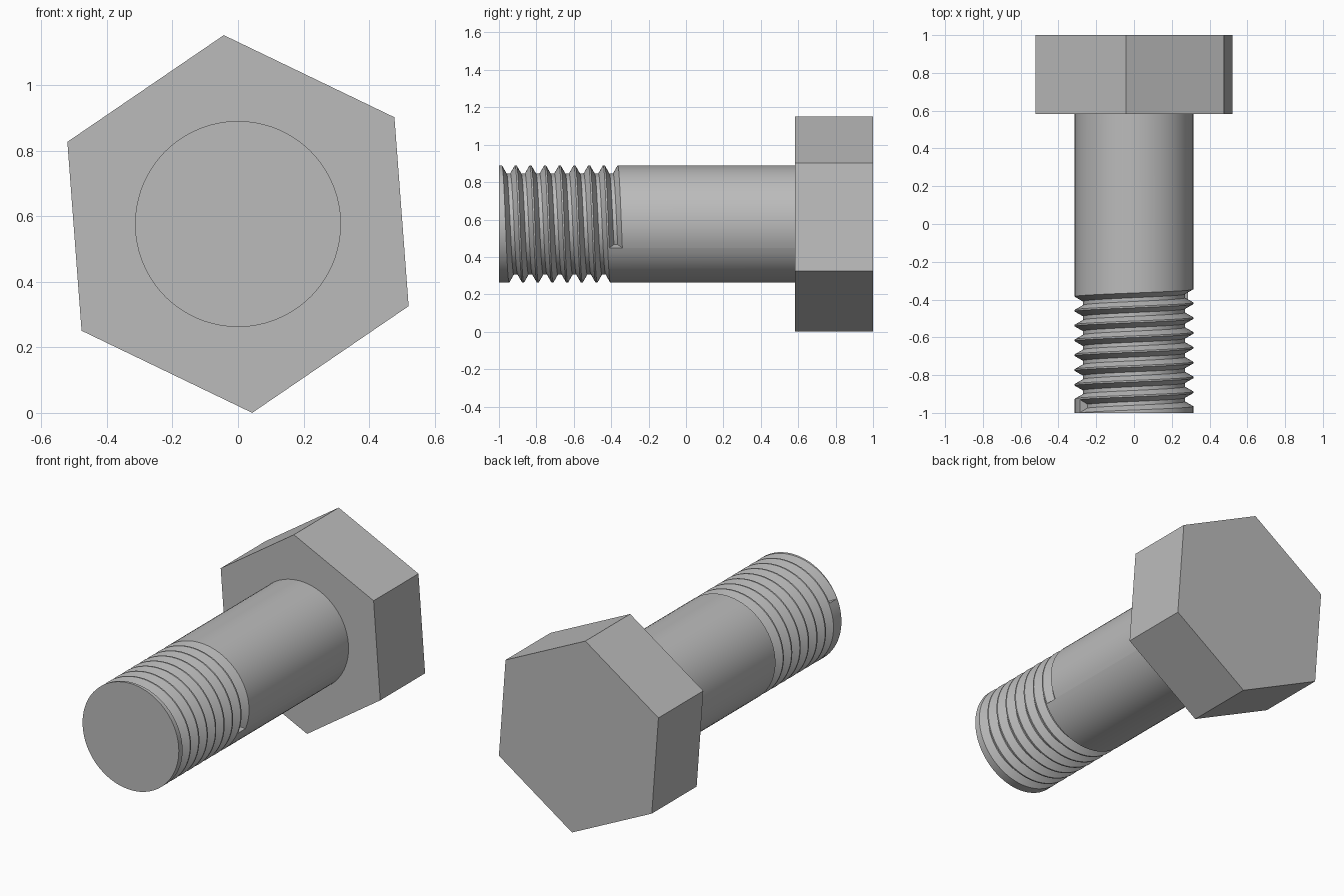
import bpy
import bmesh
from math import cos, sin, radians, tau

cube = bpy.data.objects.get("Cube")
if cube:
    bpy.data.objects.remove(cube, do_unlink=True)

AXIS_Z = 0.576                    # height of the bolt's axis, which runs along y
FRONT, HEAD, BACK = -1.0, 0.582, 1.0
SHANK_R, ROOT_R, HEAD_R = 0.314, 0.27, 0.5775
PITCH, START_Y = 0.0785, -0.964   # thread advance per turn, first groove centre
HALF_TOP, HALF_ROOT = 0.035, 0.01
START_ANGLE = radians(156)
STEPS = 72

steel = bpy.data.materials.new("grey steel")
steel.use_nodes = True
grey = (0.5, 0.5, 0.5, 1)
steel.diffuse_color = grey
steel.node_tree.nodes["Principled BSDF"].inputs["Base Color"].default_value = grey


def ring_point(radius, angle, y):
    return (radius * cos(angle), y, AXIS_Z + radius * sin(angle))


def finish(bm, name):
    bmesh.ops.remove_doubles(bm, verts=bm.verts, dist=0.0001)
    bmesh.ops.recalc_face_normals(bm, faces=bm.faces)
    mesh = bpy.data.meshes.new(name)
    bm.to_mesh(mesh)
    bm.free()
    mesh.materials.append(steel)
    obj = bpy.data.objects.new(name, mesh)
    bpy.context.collection.objects.link(obj)
    return obj


def groove(i, f, angle):
    """Four corners of groove number i at fraction f of a turn."""
    y = START_Y + PITCH * (i + f)
    return [ring_point(SHANK_R, angle, y - HALF_TOP),
            ring_point(ROOT_R, angle, y - HALF_ROOT),
            ring_point(ROOT_R, angle, y + HALF_ROOT),
            ring_point(SHANK_R, angle, y + HALF_TOP)]


def column(step, grooves):
    """Lengthwise outline of the shank at one angle."""
    f = step / STEPS
    angle = START_ANGLE - tau * f
    points = [ring_point(SHANK_R, angle, FRONT)]
    for i in range(grooves):
        points += groove(i, f, angle)
    return points + [ring_point(SHANK_R, angle, HEAD + 0.01)]


# Shank with a helical groove of seven and a half turns
bm = bmesh.new()
for step in range(STEPS):
    grooves = 8 if step < STEPS // 2 else 7
    a, b = [[bm.verts.new(p) for p in column(s, grooves)] for s in (step, step + 1)]
    for k in range(len(a) - 1):
        bm.faces.new((a[k], a[k + 1], b[k + 1], b[k]))

# Walls that close the groove at its two ends
for i, f in ((0, 0), (7, 0.5)):
    bm.faces.new([bm.verts.new(p) for p in groove(i, f, START_ANGLE - tau * f)])

# Flat tip
bm.faces.new([bm.verts.new(ring_point(SHANK_R, START_ANGLE - tau * s / STEPS, FRONT))
              for s in range(STEPS)])
shank = finish(bm, "threaded_shank")
bpy.ops.object.select_all(action="DESELECT")
shank.select_set(True)
bpy.context.view_layer.objects.active = shank
bpy.ops.object.shade_smooth_by_angle(angle=radians(25))

# Hexagonal head, turned slightly about the axis
bm = bmesh.new()
hexagon = [bm.verts.new(ring_point(HEAD_R, radians(34.3) + tau * k / 6, HEAD))
           for k in range(6)]
base = bm.faces.new(hexagon)
extruded = bmesh.ops.extrude_face_region(bm, geom=[base], use_keep_orig=True)
top = [v for v in extruded["geom"] if isinstance(v, bmesh.types.BMVert)]
bmesh.ops.translate(bm, verts=top, vec=(0, BACK - HEAD, 0))
finish(bm, "hex_head")
